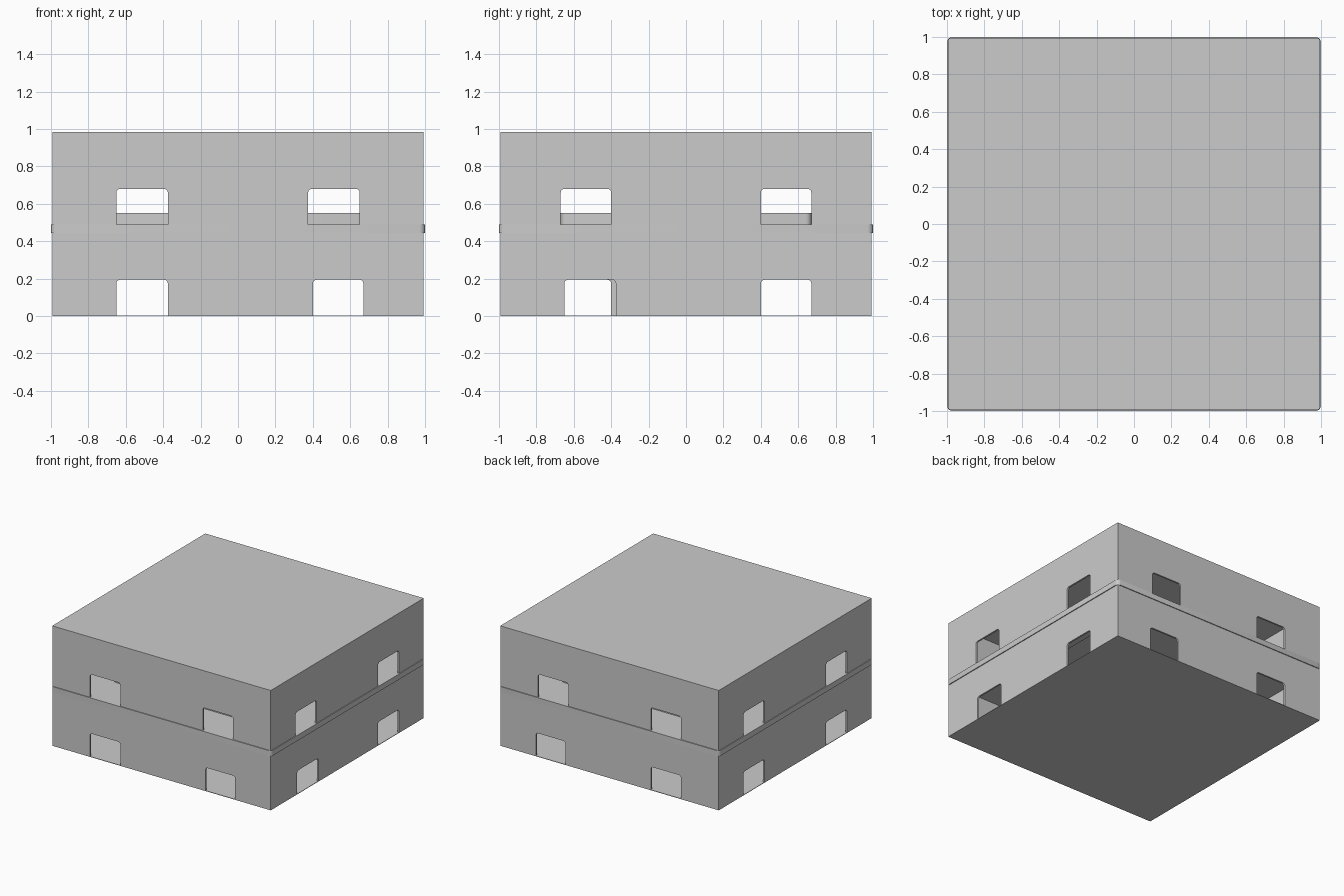
import bpy, bmesh, math
from mathutils import Matrix

if "Cube" in bpy.data.objects:
    bpy.data.objects.remove(bpy.data.objects["Cube"])

HALF, WALL = 0.993, 0.014   # shell half width, sheet thickness


def finish(name, bm):
    bmesh.ops.recalc_face_normals(bm, faces=bm.faces)
    me = bpy.data.meshes.new(name)
    bm.to_mesh(me)
    bm.free()
    ob = bpy.data.objects.new(name, me)
    bpy.context.collection.objects.link(ob)
    return ob


def slab(name, half, z0, z1):
    bm = bmesh.new()
    bmesh.ops.create_cube(bm, size=1, matrix=Matrix.Translation((0, 0, (z0 + z1) / 2))
                          @ Matrix.Diagonal((2 * half, 2 * half, z1 - z0, 1)))
    return finish(name, bm)


def arc(cx, cy, r, a0, n=4):
    return [(cx + r * math.cos(math.radians(a0 + 90 * i / n)),
             cy + r * math.sin(math.radians(a0 + 90 * i / n))) for i in range(n + 1)]


def wall(name, axis, side, half, holes, z0, z1, hole_h=0.19, r=0.02):
    """Upright sheet with round-topped notches along its lower edge."""
    pts = [(-half, z0)]
    for a, b in holes:
        top = z0 + hole_h
        pts.append((a, z0))
        pts += arc(a + r, top - r, r, 90)[::-1]
        pts += arc(b - r, top - r, r, 0)[::-1]
        pts.append((b, z0))
    pts += [(half, z0), (half, z1), (-half, z1)]
    bm = bmesh.new()
    rings = []
    for d in (side * HALF, side * (HALF - WALL)):
        rings.append([bm.verts.new((u, d, v) if axis == 'y' else (d, u, v)) for u, v in pts])
    for ring in rings:
        bm.faces.new(ring)
    n = len(pts)
    for i in range(n):
        j = (i + 1) % n
        bm.faces.new((rings[0][i], rings[0][j], rings[1][j], rings[1][i]))
    return finish(name, bm)


def tray(name, sections):
    """Loft rounded-square rings (half, radius, z) and cap both ends."""
    bm = bmesh.new()
    rings = []
    for h, r, z in sections:
        c = h - r
        ring = arc(c, c, r, 0) + arc(-c, c, r, 90) + arc(-c, -c, r, 180) + arc(c, -c, r, 270)
        rings.append([bm.verts.new((x, y, z)) for x, y in ring])
    for a, b in zip(rings, rings[1:]):
        n = len(a)
        for i in range(n):
            j = (i + 1) % n
            bm.faces.new((a[i], a[j], b[j], b[i]))
    bm.faces.new(rings[0])
    bm.faces.new(rings[-1])
    ob = finish(name, bm)
    bpy.context.view_layer.objects.active = ob
    ob.select_set(True)
    bpy.ops.object.shade_smooth_by_angle(angle=math.radians(30))
    ob.select_set(False)


A, B = (0.375, 0.65), (0.40, 0.67)
neg = lambda h: (-h[1], -h[0])

# Lower and upper hollow tiers: (front, back, right, left) hole pairs
tiers = {
    "lower": (0.004, 0.445, [(neg(A), B), (neg(A), B), (neg(A), B), (neg(B), B)]),
    "upper": (0.49, 0.971, [(neg(A), A), (neg(A), A), (neg(B), B), (neg(B), B)]),
}
sides = [("front", 'y', -1), ("back", 'y', 1), ("right", 'x', 1), ("left", 'x', -1)]
for tier, (z0, z1, holes) in tiers.items():
    for (label, axis, s), pair in zip(sides, holes):
        half = HALF if axis == 'y' else HALF - WALL
        wall(f"{tier}_{label}_wall", axis, s, half, pair, z0, z1)

# Bottom and top sheets
slab("base_plate", HALF, 0.0, 0.004)
slab("top_plate", HALF, 0.971, 0.985)

# Middle tray: projecting rim with a raised, hollow centre
tray("middle_tray", [(0.655, 0.025, 0.535), (0.655, 0.025, 0.445), (1.0, 0.03, 0.445),
                     (1.0, 0.03, 0.49), (0.67, 0.03, 0.49), (0.67, 0.03, 0.55)])
